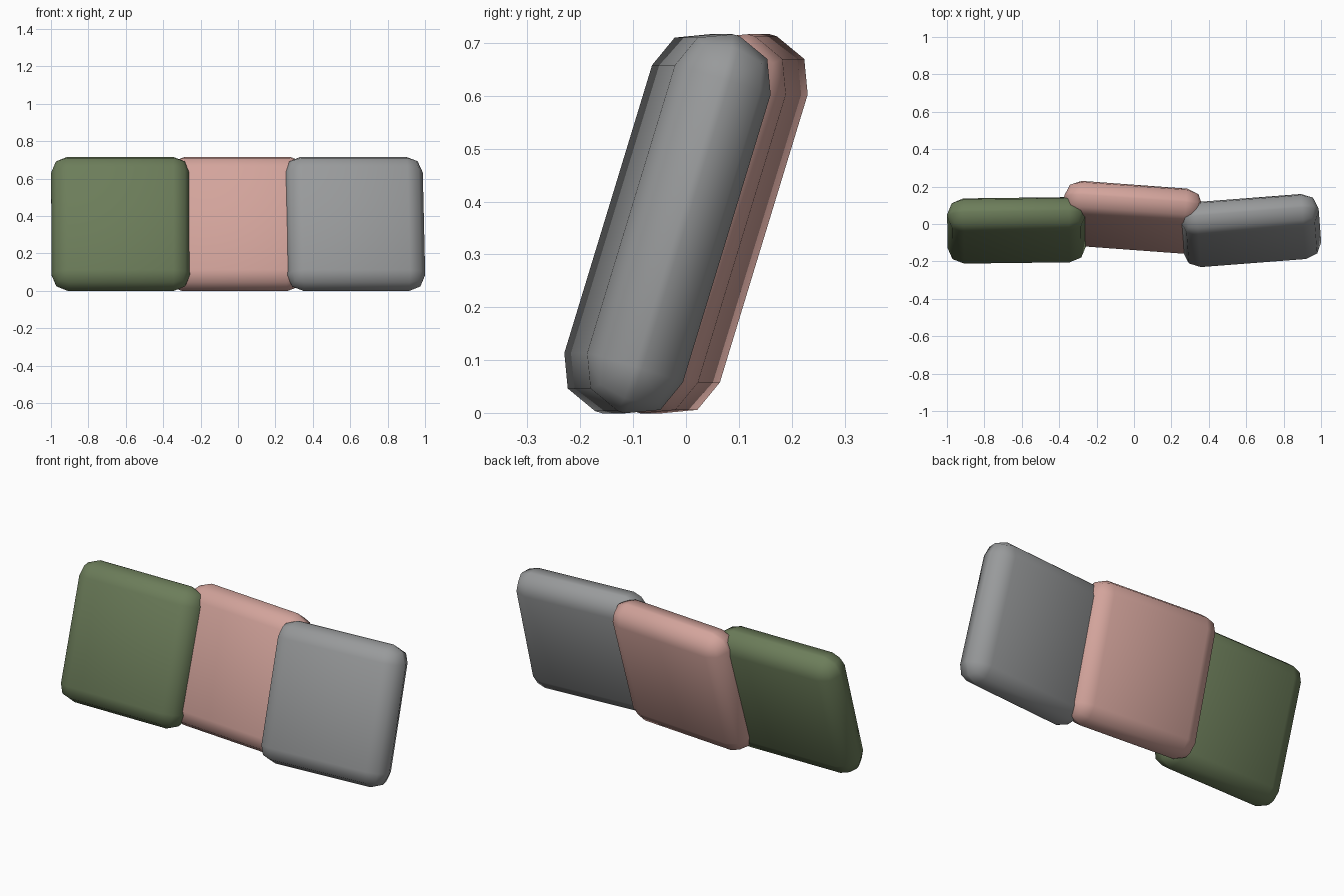
import bpy
import bmesh
from math import radians
from mathutils import Matrix

cube = bpy.data.objects.get("Cube")
if cube:
    bpy.data.objects.remove(cube, do_unlink=True)

WIDTH, THICKNESS, HEIGHT = 0.74, 0.19, 0.746
ROUNDING = 0.088
LEAN = radians(-17)
CENTRE_Z = 0.358


def make_material(name, rgb):
    mat = bpy.data.materials.new(name)
    mat.use_nodes = True
    color = (*rgb, 1.0)
    mat.diffuse_color = color
    bsdf = next(n for n in mat.node_tree.nodes if n.type == 'BSDF_PRINCIPLED')
    bsdf.inputs["Base Color"].default_value = color
    return mat


def make_cushion(name, x, y, turn, mat):
    """Rounded square pad, leaning back and turned about the vertical."""
    bm = bmesh.new()
    bmesh.ops.create_cube(bm, size=1, matrix=Matrix.Diagonal((WIDTH, THICKNESS, HEIGHT, 1)))
    bmesh.ops.bevel(bm, geom=bm.edges[:], offset=ROUNDING, offset_type='OFFSET',
                    segments=2, profile=0.5, affect='EDGES')
    for face in bm.faces:
        face.smooth = True
    mesh = bpy.data.meshes.new(name)
    bm.to_mesh(mesh)
    bm.free()
    mesh.materials.append(mat)
    obj = bpy.data.objects.new(name, mesh)
    obj.location = (x, y, CENTRE_Z)
    obj.rotation_euler = (LEAN, 0, radians(turn))
    bpy.context.collection.objects.link(obj)
    return obj


green = make_material("moss green fabric", (0.15, 0.205, 0.102))
pink = make_material("dusty pink fabric", (0.65, 0.37, 0.33))
gray = make_material("gray fabric", (0.315, 0.323, 0.328))

# Three overlapping cushions, the middle one set behind
make_cushion("right_cushion", -0.628, -0.034, 0.7, green)
make_cushion("middle_cushion", -0.01, 0.036, -4.2, pink)
make_cushion("left_cushion", 0.625, -0.035, 4.4, gray)
